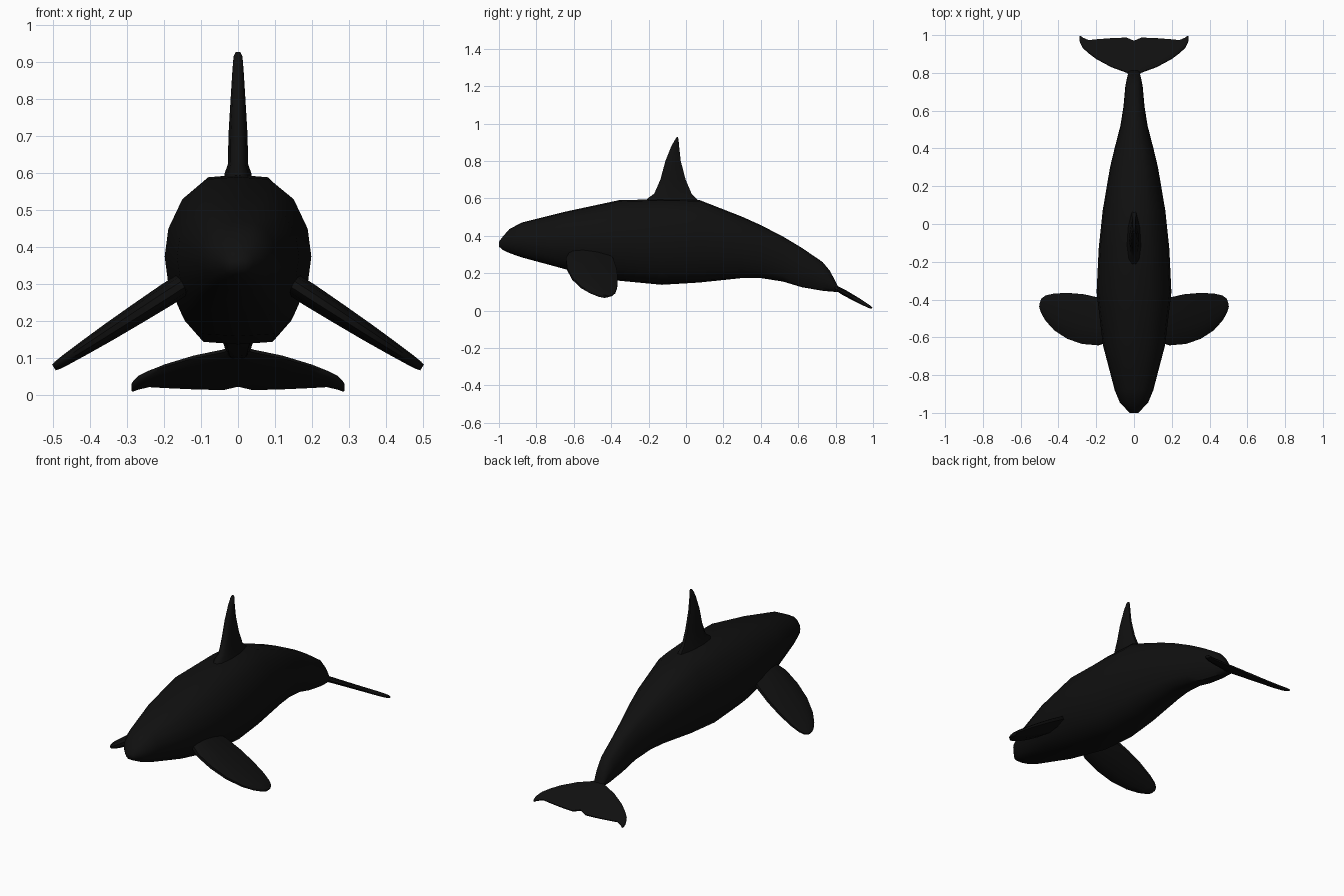
import bpy, bmesh, math

black = bpy.data.materials.new("near_black_skin")
black.diffuse_color = (0.005, 0.005, 0.005, 1)


def loft(name, rings, angle=50):
    """Skin a list of equal-length point rings and cap both ends."""
    bm = bmesh.new()
    loops = [[bm.verts.new(p) for p in r] for r in rings]
    n = len(loops[0])
    for a, b in zip(loops, loops[1:]):
        for i in range(n):
            j = (i + 1) % n
            bm.faces.new((a[i], a[j], b[j], b[i]))
    bm.faces.new(loops[0])
    bm.faces.new(loops[-1])
    bmesh.ops.recalc_face_normals(bm, faces=bm.faces)
    me = bpy.data.meshes.new(name)
    bm.to_mesh(me)
    bm.free()
    me.materials.append(black)
    ob = bpy.data.objects.new(name, me)
    bpy.context.collection.objects.link(ob)
    bpy.ops.object.select_all(action='DESELECT')
    ob.select_set(True)
    bpy.context.view_layer.objects.active = ob
    bpy.ops.object.shade_smooth_by_angle(angle=math.radians(angle))
    return ob


# Blade section: (chord fraction 0..1, thickness -1..1)
BLADE = [(0, .3), (.1, .75), (.35, 1), (.7, .85), (1, .3),
         (1, -.3), (.7, -.85), (.35, -1), (.1, -.75), (0, -.3)]

# Body: y, half width, bottom z, top z
stations = [(-1, .022, .342, .368), (-.98, .042, .325, .395), (-.945, .075, .308, .435),
            (-.88, .102, .285, .47), (-.64, .165, .22, .53), (-.36, .198, .16, .59),
            (-.13, .187, .138, .596), (.07, .166, .15, .592), (.3, .127, .174, .502),
            (.4, .103, .174, .457), (.52, .072, .155, .395), (.62, .056, .125, .335),
            (.73, .046, .106, .26), (.77, .038, .102, .212), (.815, .027, .099, .125)]
half = [(0, 1), (.43, .97), (.76, .72), (.95, .35), (1, 0), (.95, -.35), (.77, -.72), (.5, -.97), (0, -1)]
section = half + [(-x, z) for x, z in half[-2:0:-1]]
loft("body", [[(x * w, y, (lo + hi) / 2 + z * (hi - lo) / 2) for x, z in section]
              for y, w, lo, hi in stations])

# Dorsal fin: z, front y, rear y, half thickness
fin = [(.56, -.24, .09, .04), (.6, -.205, .055, .036), (.625, -.17, .03, .027), (.7, -.137, -.002, .026),
       (.8, -.11, -.028, .02), (.88, -.078, -.037, .015), (.915, -.058, -.04, .012),
       (.927, -.05, -.043, .006)]
loft("dorsal_fin", [[(t * h, f + c * (r - f), z) for c, t in BLADE] for z, f, r, h in fin])

# Flippers: x, front y, rear y, half thickness, sloping down and outwards
flip = [(.13, -.62, -.42, .03), (.19, -.642, -.39, .031), (.27, -.635, -.372, .028), (.35, -.608, -.365, .024),
        (.42, -.562, -.368, .019), (.465, -.513, -.378, .015), (.488, -.475, -.394, .012),
        (.497, -.45, -.415, .009)]
for side, label in ((1, "left"), (-1, "right")):
    loft("flipper_" + label,
         [[(side * (x + t * h * .54), f + c * (r - f), .28 - (x - .18) * .645 + t * h * .84)
           for c, t in BLADE] for x, f, r, h in flip])

# Tail fluke: x, front y, rear y, half thickness, sloping down towards the rear
fluke = [(0, .775, .968, .016), (.04, .803, .985, .015), (.12, .832, .982, .0135), (.2, .875, .976, .0125),
         (.24, .905, .972, .012), (.27, .932, .985, .011), (.283, .955, .995, .009), (.288, .968, .993, .006)]
span = [(-x, *r) for x, *r in fluke[:0:-1]] + fluke
loft("tail_fluke",
     [[(x, f + c * (r - f) + t * h * .45, .122 - (f + c * (r - f) - .8) * .56 + t * h * .88)
       for c, t in BLADE] for x, f, r, h in span])
